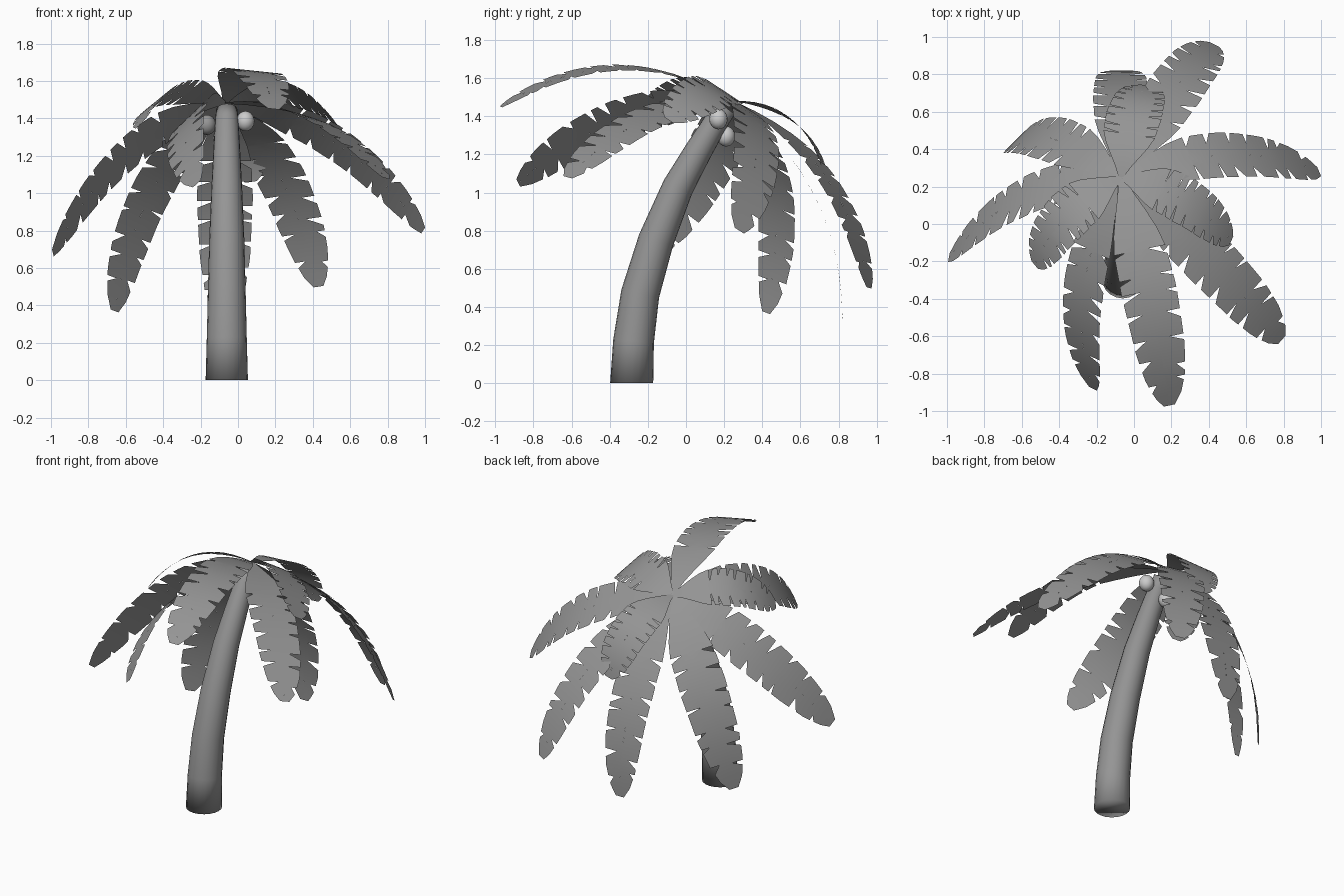
import bpy, math, random
from mathutils import Vector

if "Cube" in bpy.data.objects:
    bpy.data.objects.remove(bpy.data.objects["Cube"])

random.seed(4)
CROWN = Vector((-0.07, 0.25, 1.48))


def material(name, v):
    m = bpy.data.materials.new(name)
    m.diffuse_color = (v, v, v, 1)
    m.use_nodes = True
    m.node_tree.nodes["Principled BSDF"].inputs["Base Color"].default_value = m.diffuse_color
    return m


DARK = material("dark_grey", .3)
LIGHT = material("light_grey", .8)


def make_mesh(name, verts, faces, smooth=False):
    me = bpy.data.meshes.new(name)
    me.from_pydata(verts, [], faces)
    me.materials.append(DARK)
    if smooth:
        me.shade_smooth()
    me.update()
    ob = bpy.data.objects.new(name, me)
    bpy.context.collection.objects.link(ob)
    return ob


def lerp_table(table, t):
    for (a, va), (b, vb) in zip(table, table[1:]):
        if t <= b:
            return va + (vb - va) * (t - a) / (b - a)
    return table[-1][1]


# Leaning trunk: y, z, radius along its centre line
path = [(-0.285, 0, .113), (-0.275, .22, .107), (-0.24, .47, .101), (-0.157, .75, .094),
        (-0.042, 1.03, .082), (.066, 1.22, .072), (.17, 1.39, .062), (.21, 1.445, .057)]
SIDES = 20
verts, faces = [], []
for i, (y, z, r) in enumerate(path):
    a, b = path[max(i - 1, 0)], path[min(i + 1, len(path) - 1)]
    tan = Vector((0, b[0] - a[0], b[1] - a[1])).normalized()
    if i == 0:
        tan = Vector((0, 0, 1))
    side = Vector((0, tan.z, -tan.y))
    x = -0.06
    for k in range(SIDES):
        q = 2 * math.pi * k / SIDES
        verts.append(Vector((x, y, z)) + r * (math.cos(q) * Vector((1, 0, 0)) + math.sin(q) * side))
    if i:
        for k in range(SIDES):
            m, n = (i - 1) * SIDES, (k + 1) % SIDES
            faces.append((m + k, m + n, m + n + SIDES, m + k + SIDES))
faces.append(tuple(reversed(range(SIDES))))
faces.append(tuple(range(len(verts) - SIDES, len(verts))))
make_mesh("trunk", verts, faces, smooth=True)

# Nuts under the crown
NUTS = [((.04, .17, 1.385), LIGHT), ((-.165, .16, 1.365), DARK), ((-.085, .21, 1.295), LIGHT)]
for i, (p, mat) in enumerate(NUTS):
    bpy.ops.mesh.primitive_uv_sphere_add(segments=16, ring_count=10, radius=.048, location=p)
    nut = bpy.context.object
    nut.name = f"nut_{i + 1}"
    nut.scale.z = 1.12
    nut.data.materials.append(mat)
    bpy.ops.object.shade_smooth()

# Half width of a frond along its length
WIDTH = [(0, .012), (.1, .055), (.2, .105), (.3, .14), (.5, .15), (.75, .135), (.88, .108), (.96, .07), (1, .03)]


def frond(name, mid, tip, leaflets=7, start=.32):
    """Arched flat leaf through crown, mid and tip, with triangular slits on both edges."""
    mid, tip = Vector(mid), Vector(tip)
    chord = tip - CROWN
    ctrl = 2 * mid - (CROWN + tip) / 2
    across = (mid - (CROWN + tip) / 2).cross(chord).normalized()

    def point(t, u):
        p = (1 - t) ** 2 * CROWN + 2 * t * (1 - t) * ctrl + t * t * tip
        return p + across * (u * lerp_table(WIDTH, t))

    verts, faces, index = [], [], {}

    def vert(t, u):
        key = (round(t, 5), round(u, 5))
        if key not in index:
            index[key] = len(verts)
            verts.append(point(t, u))
        return index[key]

    def quad(s, *pts):
        f = [vert(*p) for p in pts]
        faces.append(tuple(f if s < 0 else reversed(f)))

    # solid base wedge
    for i in range(4):
        t0, t1 = start * i / 4, start * (i + 1) / 4
        for s in (1, -1):
            quad(s, (t0, 0), (t1, 0), (t1, s), (t0, s))
    # slit leaflets
    step = (1 - start) / leaflets
    for s in (1, -1):
        cuts = [start] + [start + step * (k + random.uniform(-.25, .25)) for k in range(1, leaflets)] + [1]
        depth = [random.uniform(.3, .65) for _ in cuts]
        for k in range(leaflets):
            t0, t1 = cuts[k], cuts[k + 1]
            g = step * random.uniform(.15, .4)
            tm, dm = (t0 + t1) / 2, (depth[k] + depth[k + 1]) / 2
            to = (t0 + g + t1) / 2
            quad(s, (t0, 0), (tm, 0), (tm, s * dm), (t0, s * depth[k]))
            quad(s, (tm, 0), (t1, 0), (t1, s * depth[k + 1]), (tm, s * dm))
            quad(s, (t0, s * depth[k]), (tm, s * dm), (to, s), (t0 + g, s))
            quad(s, (tm, s * dm), (t1, s * depth[k + 1]), (t1, s), (to, s))
    make_mesh(name, verts, faces, smooth=True)


# Long fronds: mid point, tip
LONG = [((.22, .72, 1.10), (.43, .96, .50)),
        ((-.07, .68, .97), (-.07, .82, .31)),
        ((-.45, .46, 1.03), (-.66, .42, .37)),
        ((-.58, .15, 1.22), (-.99, -.18, .68)),
        ((-.27, -.35, 1.38), (-.22, -.88, 1.05)),
        ((.08, -.36, 1.655), (.19, -.97, 1.45)),
        ((.41, -.20, 1.39), (.79, -.62, 1.08)),
        ((.50, .37, 1.28), (.99, .28, .80))]
for i, (mid, tip) in enumerate(LONG):
    frond(f"long_frond_{i + 1}", mid, tip)

# Short upper fronds
SHORT = [((.0, .58, 1.36), (.07, .74, 1.06)),
         ((-.36, .04, 1.53), (-.53, -.22, 1.36)),
         ((.26, .13, 1.53), (.52, -.09, 1.38))]
for i, (mid, tip) in enumerate(SHORT):
    frond(f"short_frond_{i + 1}", mid, tip, leaflets=8)
